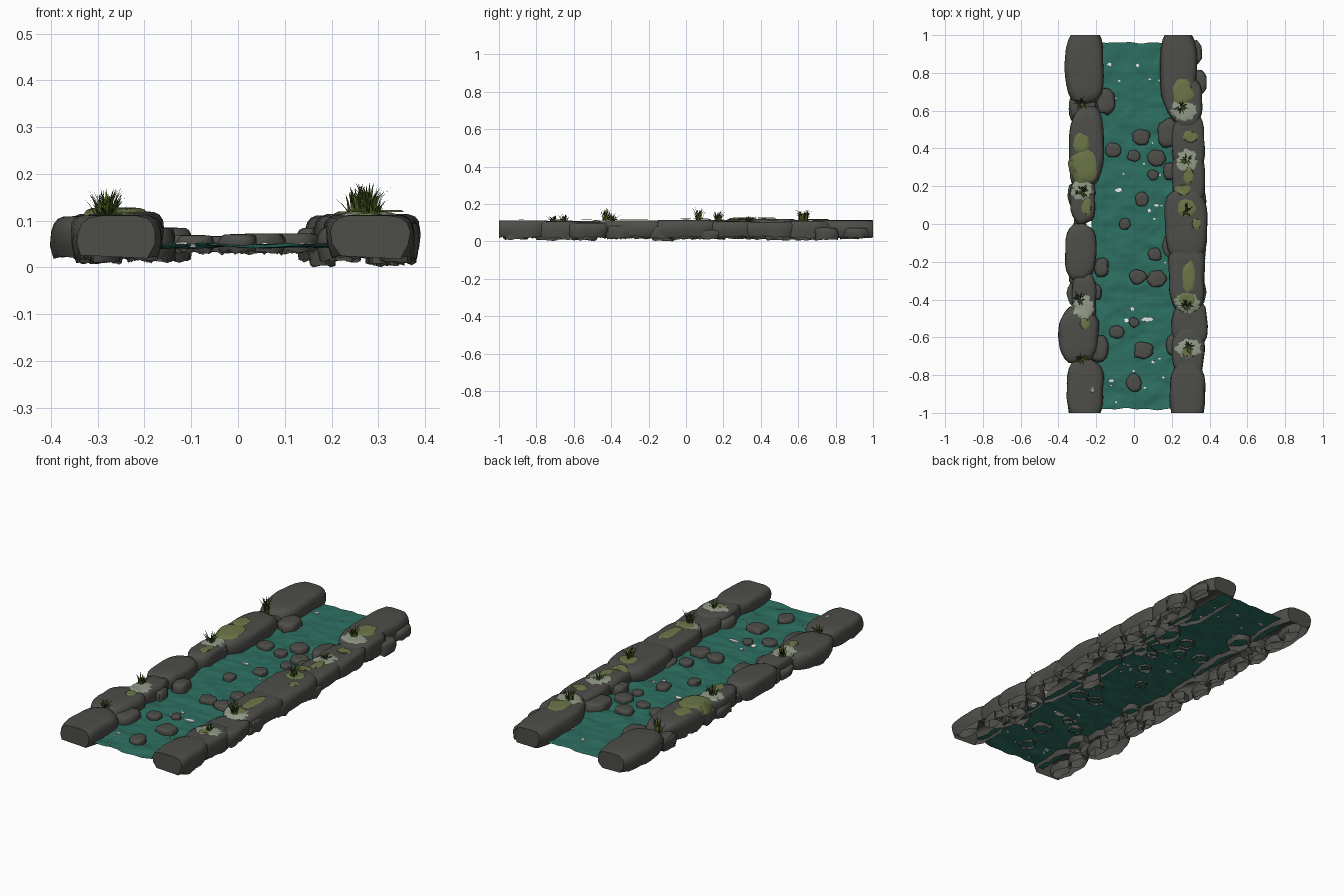
import bpy, bmesh, math, random
from mathutils import Vector, noise
from mathutils.bvhtree import BVHTree

random.seed(4)
cube = bpy.data.objects.get("Cube")
if cube:
    bpy.data.objects.remove(cube, do_unlink=True)


def material(name, rgb):
    m = bpy.data.materials.new(name)
    m.use_nodes = True
    m.diffuse_color = (*rgb, 1)
    m.node_tree.nodes["Principled BSDF"].inputs["Base Color"].default_value = (*rgb, 1)
    return m


STONE = material("dark stone", (0.075, 0.074, 0.066))
WATER = material("teal water", (0.026, 0.16, 0.12))
MOSS = material("olive moss", (0.15, 0.18, 0.065))
LICHEN = material("pale lichen", (0.29, 0.33, 0.25))
GRASS = material("grass green", (0.09, 0.15, 0.02))
GRASS_DARK = material("dark grass", (0.035, 0.055, 0.01))
FOAM = material("white foam", (0.95, 0.95, 0.95))


def finish(bm, name, mats, smooth=True, outward=True):
    if outward:
        bmesh.ops.recalc_face_normals(bm, faces=bm.faces)
    mesh = bpy.data.meshes.new(name)
    bm.to_mesh(mesh)
    bm.free()
    for m in mats:
        mesh.materials.append(m)
    ob = bpy.data.objects.new(name, mesh)
    bpy.context.collection.objects.link(ob)
    if smooth:
        bpy.ops.object.select_all(action='DESELECT')
        ob.select_set(True)
        bpy.context.view_layer.objects.active = ob
        bpy.ops.object.shade_smooth_by_angle(angle=math.radians(40))
    return ob


def skin(bm, rings):
    # Joins successive rings of vertices with quads
    n = len(rings[0])
    for a, b in zip(rings, rings[1:]):
        for i in range(n):
            j = (i + 1) % n
            bm.faces.new((a[i], a[j], b[j], b[i]))


def stone(name, x, y, rx, ry, low, top, square=3.2, rough=0.1, sides=28):
    # Flat-topped rounded boulder, open underneath, trimmed at the ends
    bm = bmesh.new()
    seed = Vector((x * 9, y * 9, 3))
    profile = [(0, 0.9), (0.3, 0.98), (0.6, 1), (0.82, 0.96), (0.93, 0.88), (0.99, 0.75), (1, 0.4)]
    rings = []
    for h, s in profile:
        ring = []
        for i in range(sides):
            a = math.tau * i / sides
            c, d = math.cos(a), math.sin(a)
            r = (abs(c) ** square + abs(d) ** square) ** (-1 / square)
            r *= s * (1 + rough * noise.noise(seed + Vector((c * 1.8, d * 1.8, h))))
            z = low + (top - low) * h + 0.012 * (1 - h) * noise.noise(seed + Vector((c * 3, d * 3, 0)))
            ring.append(bm.verts.new((x + rx * r * c, y + ry * r * d, z)))
        rings.append(ring)
    skin(bm, rings)
    bm.faces.new(rings[-1])
    bmesh.ops.recalc_face_normals(bm, faces=bm.faces)
    for end in (-1, 1):
        if abs(y + end * ry) > 0.97:
            geom = bm.verts[:] + bm.edges[:] + bm.faces[:]
            cut = bmesh.ops.bisect_plane(bm, geom=geom, plane_co=(0, end, 0),
                                         plane_no=(0, end, 0), clear_outer=True)
            rim = [e for e in cut['geom_cut'] if isinstance(e, bmesh.types.BMEdge)]
            if rim:
                odd = [v for v in {v for e in rim for v in e.verts}
                       if sum(e in rim for e in v.link_edges) == 1]
                if len(odd) == 2:
                    rim.append(bm.edges.new(odd))
                bmesh.ops.contextual_create(bm, geom=rim)
    return finish(bm, name, [STONE])


# Bank boulders: x range, y range, top height
left_bank = [(-.36, -.16, .63, 1.04, .115), (-.34, -.2, .55, .7, .085), (-.34, -.16, .2, .63, .12),
             (-.34, -.2, 0, .26, .11), (-.37, -.2, -.3, .01, .11), (-.33, -.2, -.52, -.25, .105),
             (-.4, -.19, -.74, -.44, .11), (-.36, -.16, -1.05, -.71, .112)]
right_bank = [(.14, .33, .55, 1.05, .112), (.2, .365, .5, .78, .11), (.2, .38, .28, .6, .105),
              (.2, .375, .08, .4, .108), (.16, .39, -.2, .2, .115), (.18, .375, -.48, -.08, .113),
              (.2, .39, -.67, -.4, .1), (.2, .375, -.82, -.54, .108), (.19, .38, -1.05, -.71, .112)]
boulders = []
for side, bank in (("left", right_bank), ("right", left_bank)):
    for x0, x1, y0, y1, top in bank:
        boulders.append(stone(side + "_bank_boulder", (x0 + x1) / 2, (y0 + y1) / 2,
                              (x1 - x0) / 2, (y1 - y0) / 2, 0.022, top, 2.7, 0.12))

# Lower stones stepping into the water
for x, y, r in [(-.15, .65, .06), (-.17, -.23, .045), (-.19, -.66, .06),
                (.18, .48, .065), (.22, -.64, .055), (-.2, -.36, .035), (.19, .28, .04)]:
    stone("bank_step_stone", x, y, r * .85, r * 1.15, 0.015, 0.085, 2.4, 0.2, 18)

# Small footing stones under the outer edge
for side, edge in ((-1, .31), (1, .335)):
    for k in range(15):
        y = -.9 + k * .128 + random.uniform(-.03, .03)
        stone("footing_stone", side * (edge + random.uniform(-.03, .015)), y, .035, .065,
              random.uniform(.008, .02), random.uniform(.06, .085), 2.3, 0.3, 14)
stone("deep_footing_stone", .18, -.12, .03, .06, .005, .06, 2.3, .3, 14)

# Pebbles poking through the water
for x, y, r in [(.04, .46, .046), (-.11, .39, .04), (0, .36, .035), (.12, .35, .046), (.1, .26, .03),
                (.04, .13, .035), (-.05, 0, .03), (.11, -.16, .036), (.02, -.28, .045),
                (.12, -.29, .05), (-.09, -.57, .037), (0, -.52, .028), (.05, -.67, .05), (0, -.84, .042)]:
    stone("river_pebble", x, y, r, r * random.uniform(.85, 1.1), .033, .058 + r * .3, 2.2, .25, 18)


# Rippled water sheet
def water_height(x, y):
    return .046 + .008 * noise.noise((x * 9, y * 14, 0)) + .004 * noise.noise((x * 25, y * 35, 5))


bm = bmesh.new()
bmesh.ops.create_grid(bm, x_segments=36, y_segments=150, size=1)
for v in bm.verts:
    x, y = v.co.x * .225, v.co.y * .97 - .01
    y += .012 * noise.noise((x * 12, y * 2, 8)) * abs(v.co.y) ** 8
    v.co = (x, y, water_height(x, y))
finish(bm, "water", [WATER], outward=False)

# Foam flecks showing on both faces of the water
bm = bmesh.new()
flecks = [(.07, -.505, .034, .012), (-.13, .845, .014, .009), (.02, .84, .01, .01), (-.08, .18, .02, .012),
          (.23, -.52, .015, .02), (-.01, -.45, .012, .01), (.12, .1, .012, .008), (-.12, -.83, .014, .008),
          (.1, -.73, .01, .007), (.15, .71, .012, .007), (-.04, -.51, .014, .01), (.08, .07, .009, .012)]
flecks += [(random.uniform(-.17, .17), random.uniform(-.95, .9), .007, .005) for _ in range(22)]
for x, y, rx, ry in flecks:
    rings = []
    for dz in (-.004, .004):
        rings.append([])
        for i in range(9):
            a = math.tau * i / 9
            px = x + rx * math.cos(a) * random.uniform(.8, 1.1)
            py = y + ry * math.sin(a) * random.uniform(.8, 1.1)
            rings[-1].append(bm.verts.new((px, py, water_height(px, py) + dz)))
    skin(bm, rings)
    bm.faces.new(rings[0])
    bm.faces.new(rings[1])
finish(bm, "foam_flecks", [FOAM], smooth=False)

# Surface lookup for things growing on the boulders
all_rock = bmesh.new()
for ob in boulders:
    all_rock.from_mesh(ob.data)
tree = BVHTree.FromBMesh(all_rock)
all_rock.free()


def ground(x, y):
    hit = tree.ray_cast(Vector((x, y, 1)), Vector((0, 0, -1)))[0]
    return hit.z if hit else .08


def patch(name, mat, x, y, rx, ry, lift, ragged):
    # Thin draped plate with a frayed rim
    bm = bmesh.new()
    n = 40
    rim = [1 + .25 * noise.noise((x * 7 + math.cos(math.tau * i / n), y * 7 + math.sin(math.tau * i / n), 1))
           + random.uniform(-ragged, ragged) for i in range(n)]
    rings = []
    for s in (1, .8, .55, .25):
        ring = []
        for i in range(n):
            r = s * (rim[i] if s == 1 else 1)
            px = x + rx * r * math.cos(math.tau * i / n)
            py = y + ry * r * math.sin(math.tau * i / n)
            ring.append(bm.verts.new((px, py, ground(px, py) + lift * (1 if s < 1 else .5))))
        rings.append(ring)
    skin(bm, rings)
    bm.faces.new(rings[-1])
    finish(bm, name, [mat])


for x, y, rx, ry in [(.26, .6, .07, .05), (.28, .34, .055, .05), (.28, -.42, .065, .05), (.29, -.66, .065, .05),
                     (-.27, .18, .06, .045), (-.27, -.44, .055, .06), (-.22, -.88, .01, .014)]:
    patch("lichen_patch", LICHEN, x, y, rx, ry, .005, .16)
for x, y, rx, ry in [(.26, .7, .055, .065), (.3, .46, .04, .032), (.29, .26, .025, .05), (.26, .18, .04, .03),
                     (.28, .08, .05, .045), (.33, 0, .025, .03), (.29, -.28, .033, .08), (.28, -.4, .045, .035),
                     (.28, -.68, .03, .025), (-.27, .3, .075, .085), (-.28, .43, .04, .05),
                     (-.25, .09, .025, .045), (-.26, -.53, .028, .03)]:
    patch("moss_patch", MOSS, x, y, rx, ry, .008, .04)


# Grass tufts of curved tapering blades
def tuft(x, y, height, count):
    bm = bmesh.new()
    for k in range(count):
        a = random.uniform(0, math.tau)
        out = Vector((math.cos(a), math.sin(a), 0))
        side = Vector((-out.y, out.x, 0)) * .0045
        base = Vector((x, y, 0)) + out * random.uniform(0, .018)
        base.z = ground(base.x, base.y) - .002
        h, lean = height * random.uniform(.55, 1), random.uniform(.005, .035)
        pairs = []
        for t in (0, .35, .7, 1):
            p = base + out * lean * t * t + Vector((0, 0, h * t))
            w = side * (1 - .93 * t * t)
            pairs.append((bm.verts.new(p - w), bm.verts.new(p + w)))
        for (a0, a1), (b0, b1) in zip(pairs, pairs[1:]):
            bm.faces.new((a0, a1, b1, b0)).material_index = int(k % 3 == 0)
    finish(bm, "grass_tuft", [GRASS, GRASS_DARK], smooth=False, outward=False)


for x, y, h in [(-.28, .64, .075), (.25, .62, .068), (.28, .34, .03), (.28, .07, .068), (.28, -.43, .07),
                (.29, -.65, .04), (-.28, .17, .06), (-.29, -.4, .055), (-.28, -.71, .035)]:
    tuft(x, y, h, 26)
